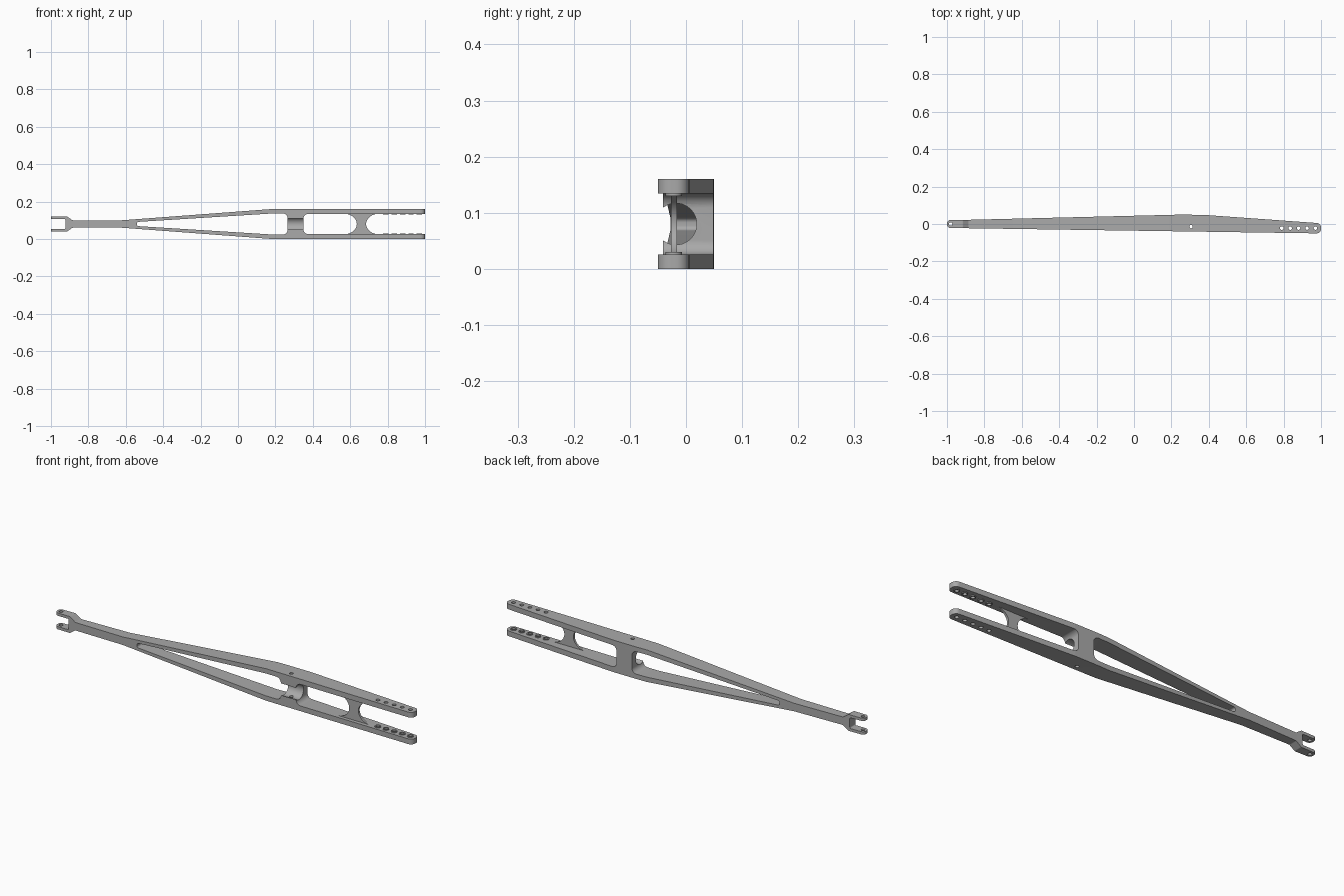
import bpy, bmesh, math
from mathutils import Vector

if "Cube" in bpy.data.objects:
    bpy.data.objects.remove(bpy.data.objects["Cube"], do_unlink=True)

grey = bpy.data.materials.new("satin grey")
grey.use_nodes = True
grey.diffuse_color = (0.4, 0.4, 0.4, 1)
grey.node_tree.nodes["Principled BSDF"].inputs["Base Color"].default_value = (0.4, 0.4, 0.4, 1)

MID = 0.08      # height of the symmetry plane
INNER = 0.054   # half gap between the two arms


def rounded(corners, steps=8):
    """Polygon of (x, y, radius) corners with each corner filleted."""
    out = []
    for i, (x, y, r) in enumerate(corners):
        p = Vector((x, y))
        if r == 0:
            out.append(p)
            continue
        a = (Vector(corners[i - 1][:2]) - p).normalized()
        b = (Vector(corners[(i + 1) % len(corners)][:2]) - p).normalized()
        half = a.angle(b) / 2
        centre = p + (a + b).normalized() * (r / math.sin(half))
        start = p + a * (r / math.tan(half)) - centre
        end = p + b * (r / math.tan(half)) - centre
        for k in range(steps + 1):
            t = k / steps
            out.append(centre + start.lerp(end, t).normalized() * r)
    return out


def mirrored(half):
    """Close a profile of (x, half height, radius) below the mid plane."""
    return rounded([(x, h, r) for x, h, r in half] + [(x, -h, r) for x, h, r in reversed(half)])


def prism(name, points, low, high, axis):
    """Extrude a 2D outline along x, y or z."""
    place = {"x": lambda u, v, d: (d, u, v + MID),
             "y": lambda u, v, d: (u, d, v + MID),
             "z": lambda u, v, d: (u, v, d)}[axis]
    bm = bmesh.new()
    base = bm.faces.new([bm.verts.new(place(u, v, low)) for u, v in points])
    move = Vector(place(0, 0, high)) - Vector(place(0, 0, low))
    top = bmesh.ops.extrude_face_region(bm, geom=[base])["geom"]
    bmesh.ops.translate(bm, vec=move, verts=[g for g in top if isinstance(g, bmesh.types.BMVert)])
    bmesh.ops.recalc_face_normals(bm, faces=bm.faces)
    mesh = bpy.data.meshes.new(name)
    bm.to_mesh(mesh)
    bm.free()
    mesh.materials.append(grey)
    obj = bpy.data.objects.new(name, mesh)
    bpy.context.collection.objects.link(obj)
    return obj


def circle(u, v, r, n=24):
    return [(u + r * math.cos(2 * math.pi * k / n), v + r * math.sin(2 * math.pi * k / n)) for k in range(n)]


def combine(target, tool, operation):
    mod = target.modifiers.new(operation, "BOOLEAN")
    mod.operation, mod.solver, mod.object = operation, "EXACT", tool
    bpy.context.view_layer.objects.active = target
    bpy.ops.object.modifier_apply(modifier=mod.name)
    bpy.data.objects.remove(tool, do_unlink=True)


# Main body: side profile crossed with the plan outline
body = prism("forked_arm", mirrored([
    (-1.1, 0.041, 0), (-0.915, 0.041, 0.01), (-0.885, 0.02, 0.01), (-0.62, 0.02, 0),
    (0.18, 0.08, 0), (1.1, 0.08, 0)]), -0.2, 0.2, "y")
plan = rounded([
    (-1, -0.021, 0.018), (0.97, -0.05, 0), (1, -0.05, 0.023), (1, 0.003, 0.023),
    (0.97, 0.006, 0), (0.37, 0.049, 0.1), (0.24, 0.05, 0.1), (-0.9, 0.022, 0), (-1, 0.021, 0.018)])
combine(body, prism("plan", plan, -0.1, 0.3, "z"), "INTERSECT")

# Windows: fork slot, long tapered opening, and open rear bay
windows = [
    [(-1.2, 0.027, 0), (-0.922, 0.027, 0.006)],
    [(-0.54, 0.011, 0.009), (0.18, 0.056, 0), (0.265, 0.056, 0.025)],
    [(0.35, INNER, 0.025), (1.2, INNER, 0)],
]
for w in windows:
    combine(body, prism("window", mirrored(w), -0.3, 0.3, "y"), "DIFFERENCE")

# Open bore through the cross block
combine(body, prism("bore", circle(-0.018, 0, 0.037, 40), 0.23, 0.39, "x"), "DIFFERENCE")

# Thin hourglass web between the arms
H = INNER + 0.003
curve = [(-1 + 2 * k / 20) for k in range(21)]
waist = [0.025 + 0.075 * (1 - math.sqrt(1 - t * t)) for t in curve]
web = [(0.66 + w, t * H) for t, w in zip(curve, waist)]
web += [(0.66 - w, t * H) for t, w in reversed(list(zip(curve, waist)))]
combine(body, prism("web", web, -0.027, -0.016, "y"), "UNION")

# Raised pads on the inner faces, then the pin holes
pins = [0.79 + 0.045 * k for k in range(5)]
for x in pins:
    for low, high in ((0.02, 0.03), (0.13, 0.14)):
        combine(body, prism("pad", circle(x, -0.022, 0.0145), low, high, "z"), "UNION")
holes = [(x, -0.022, 0.0095) for x in pins] + [(0.305, -0.014, 0.009), (-0.98, 0, 0.009)]
for x, y, r in holes:
    combine(body, prism("hole", circle(x, y, r), -0.1, 0.3, "z"), "DIFFERENCE")

bpy.ops.object.select_all(action="DESELECT")
body.select_set(True)
bpy.context.view_layer.objects.active = body
bpy.ops.object.shade_smooth_by_angle(angle=math.radians(30))
